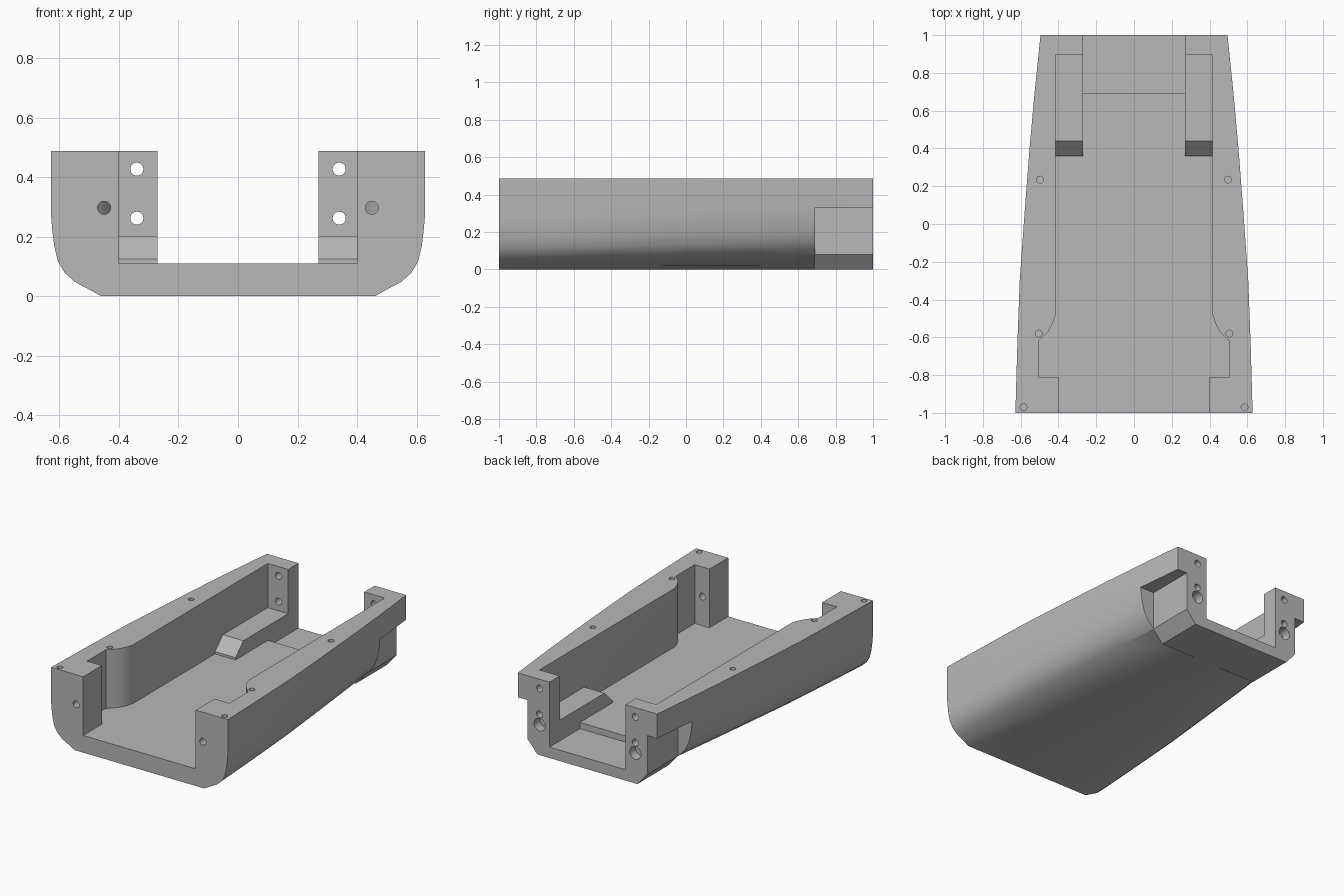
import bpy, bmesh, math
from mathutils import Vector, Matrix

cube = bpy.data.objects.get("Cube")
if cube:
    bpy.data.objects.remove(cube, do_unlink=True)

grey = bpy.data.materials.new("plain grey")
grey.use_nodes = True
colour = (0.48, 0.48, 0.48, 1)
grey.diffuse_color = colour
grey.node_tree.nodes["Principled BSDF"].inputs["Base Color"].default_value = colour


def finish(name, bm):
    bmesh.ops.recalc_face_normals(bm, faces=bm.faces)
    mesh = bpy.data.meshes.new(name)
    bm.to_mesh(mesh)
    bm.free()
    mesh.materials.append(grey)
    obj = bpy.data.objects.new(name, mesh)
    bpy.context.collection.objects.link(obj)
    return obj


def loft(name, rings):
    """Skin matching rings of points and cap both ends."""
    bm = bmesh.new()
    loops = [[bm.verts.new(p) for p in ring] for ring in rings]
    n = len(loops[0])
    for a, b in zip(loops, loops[1:]):
        for i in range(n):
            j = (i + 1) % n
            bm.faces.new((a[i], a[j], b[j], b[i]))
    bm.faces.new(loops[0])
    bm.faces.new(loops[-1])
    return finish(name, bm)


def box(name, x0, x1, y0, y1, z0, z1):
    return loft(name, [[(x0, y0, z), (x1, y0, z), (x1, y1, z), (x0, y1, z)]
                       for z in (z0, z1)])


def drill(x, y, z, radius, depth, axis):
    """Cylinder centred on the surface point, reaching depth to each side."""
    bm = bmesh.new()
    turn = Matrix.Rotation(math.pi / 2, 4, 'X') if axis == 'Y' else Matrix()
    bmesh.ops.create_cone(bm, cap_ends=True, segments=24, radius1=radius,
                          radius2=radius, depth=2 * depth,
                          matrix=Matrix.Translation((x, y, z)) @ turn)
    return finish("drill", bm)


def combine(target, tool, operation='DIFFERENCE'):
    tool.hide_render = True
    mod = target.modifiers.new("combine", 'BOOLEAN')
    mod.operation = operation
    mod.solver = 'EXACT'
    mod.object = tool
    bpy.context.view_layer.objects.active = target
    bpy.ops.object.modifier_apply(modifier=mod.name)
    bpy.data.objects.remove(tool, do_unlink=True)


def mirrored(half):
    return half + [(-x, v) for x, v in reversed(half)]


# Tapered outer hull: broad flat bottom in front, rounder toward the rear
front_half = [(.628, .487), (.628, .27), (.624, .22), (.617, .165), (.604, .114),
              (.582, .078), (.547, .047), (.503, .024), (.46, 0)]
rear_half = [(.527, .487), (.527, .33), (.519, .26), (.506, .20), (.487, .15),
             (.462, .115), (.425, .08), (.25, .02), (.05, 0)]
stations = [(-1, .628), (-.65, .618), (-.3, .605), (.05, .58), (.4, .553),
            (.69, .527), (1, .495)]
rings = []
for y, width in stations:
    t = min(1, (y + 1) / 1.69)
    half = [Vector(a).lerp(Vector(b), t) for a, b in zip(front_half, rear_half)]
    fit = width / half[0].x
    rings.append([(x, y, z) for x, z in mirrored([(p.x * fit, p.y) for p in half])])
tray = loft("tray_body", rings)

# Narrower chamfered block under the rear end
combine(tray, box("notch", -1, 1, .69, 1.2, -.1, .33))
block = mirrored([(.425, .4), (.425, .08), (.355, 0)])
combine(tray, loft("block", [[(x, y, z) for x, z in block] for y in (.688, 1)]), 'UNION')

# Open cavity, with wide pockets behind the front posts
plan = mirrored([(.40, -1.1), (.40, -.81), (.505, -.81), (.505, -.62), (.455, -.57),
                 (.43, -.525), (.415, -.48), (.415, .895), (.27, .895), (.27, 1.1)])
combine(tray, loft("cavity", [[(x, y, z) for x, y in plan] for z in (.11, .8)]))
combine(tray, box("rear_floor", -.27, .27, .69, 1.1, .07, .3))

for side in (-1, 1):
    # Screw holes in the top rim
    for x, y in ((.497, .235), (.505, -.58), (.585, -.97)):
        combine(tray, drill(side * x, y, .487, .018, .1, 'Z'))
    # Holes through the front and rear posts, and the rear counterbore
    combine(tray, drill(side * .45, -1, .297, .022, .25, 'Y'))
    for z in (.427, .262):
        combine(tray, drill(side * .34, 1, z, .022, .2, 'Y'))
    combine(tray, drill(side * .34, 1, .195, .04, .06, 'Y'))

    # Low ledge with a sloped nose along the inner wall
    profile = [(.36, .1), (.36, .125), (.44, .203), (.91, .203), (.91, .1)]
    ledge = loft("left_ledge" if side > 0 else "right_ledge",
                 [[(side * x, y, z) for y, z in profile] for x in (.27, .42)])

# Smooth hull with crisp edges
bpy.ops.object.select_all(action='DESELECT')
tray.select_set(True)
bpy.context.view_layer.objects.active = tray
bpy.ops.object.shade_smooth_by_angle(angle=math.radians(25))
